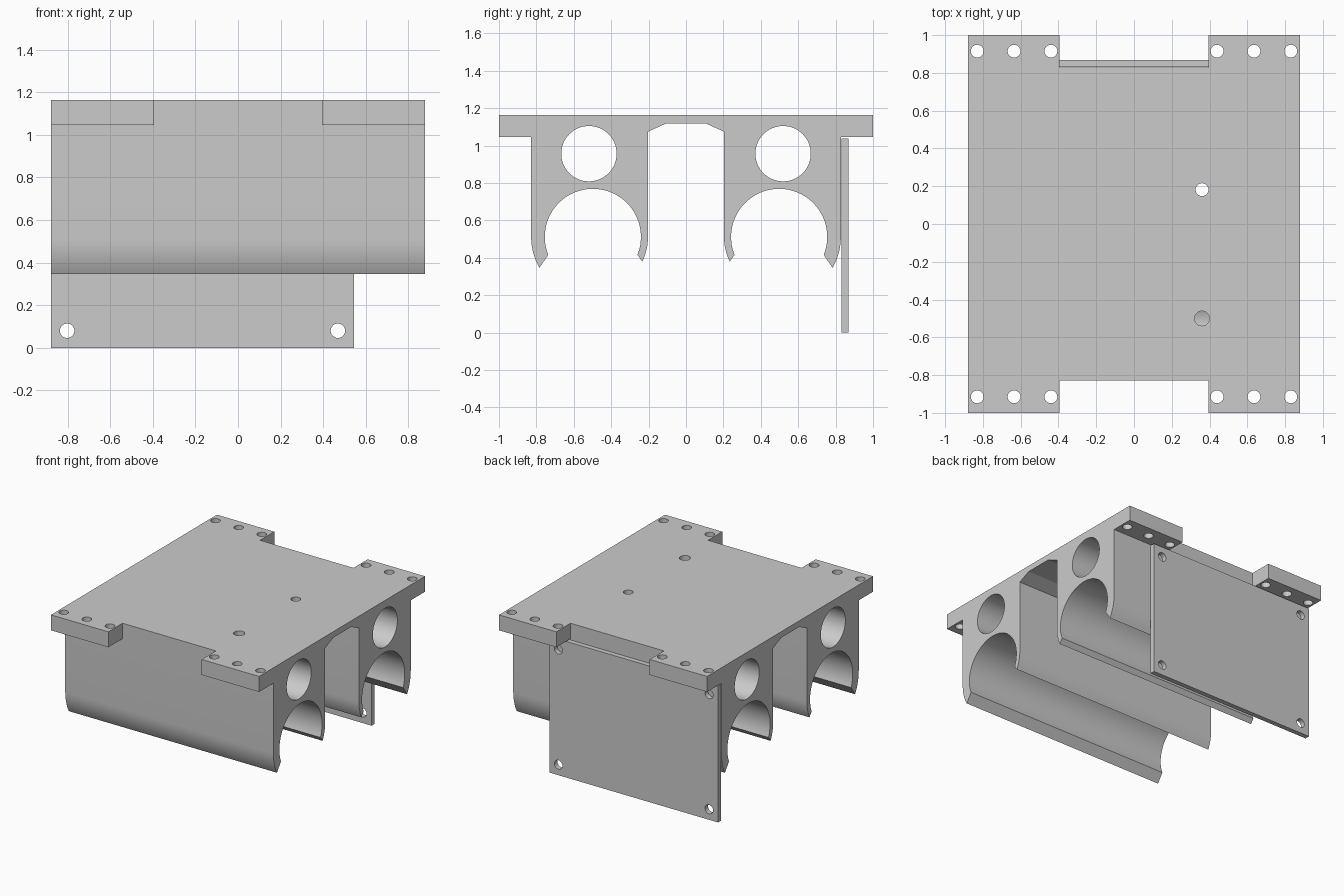
import bpy, bmesh
from math import sin, cos, radians
from mathutils import Matrix, Vector

cube = bpy.data.objects.get("Cube")
if cube:
    bpy.data.objects.remove(cube, do_unlink=True)

grey = bpy.data.materials.new("light_grey")
grey.use_nodes = True
colour = (0.6, 0.6, 0.6, 1)
grey.diffuse_color = colour
grey.node_tree.nodes["Principled BSDF"].inputs["Base Color"].default_value = colour

HALF_X, TOP, FLANGE_Z = 0.878, 1.164, 1.046
WALL_Y, NOTCH_X = 0.828, 0.394
SOCKET_Y, SOCKET_Z = 0.498, 0.512
DRILL = 0.034


def make_object(name, bm):
    bmesh.ops.recalc_face_normals(bm, faces=bm.faces)
    mesh = bpy.data.meshes.new(name)
    bm.to_mesh(mesh)
    bm.free()
    mesh.materials.append(grey)
    obj = bpy.data.objects.new(name, mesh)
    bpy.context.collection.objects.link(obj)
    return obj


def add_box(bm, low, high):
    low, high = Vector(low), Vector(high)
    size = Matrix.Diagonal((*(high - low), 1))
    bmesh.ops.create_cube(bm, size=1, matrix=Matrix.Translation((low + high) / 2) @ size)


def add_cylinder(bm, start, end, radius, sides=32):
    start, end = Vector(start), Vector(end)
    turn = (end - start).to_track_quat('Z', 'Y').to_matrix().to_4x4()
    bmesh.ops.create_cone(bm, cap_ends=True, segments=sides, radius1=radius, radius2=radius,
                          depth=(end - start).length,
                          matrix=Matrix.Translation((start + end) / 2) @ turn)


def cut(obj, bm):
    cutter = make_object("cutter", bm)
    cutter.hide_render = True
    mod = obj.modifiers.new("cut", 'BOOLEAN')
    mod.operation, mod.solver, mod.object = 'DIFFERENCE', 'EXACT', cutter
    select(obj)
    bpy.ops.object.modifier_apply(modifier=mod.name)
    bpy.data.objects.remove(cutter, do_unlink=True)


def select(obj):
    bpy.ops.object.select_all(action='DESELECT')
    obj.select_set(True)
    bpy.context.view_layer.objects.active = obj


def finish(obj):
    select(obj)
    bpy.ops.object.shade_smooth_by_angle(angle=radians(20))


def arc(radius, first, last, steps):
    angles = [radians(first + (last - first) * i / steps) for i in range(steps + 1)]
    return [(SOCKET_Y + radius * cos(a), SOCKET_Z + radius * sin(a)) for a in angles]


# Body: mirrored cross-section with two open clip sockets, extruded lengthwise
half = [(0.107, 1.118), (0.203, 1.075)]
half += arc(0.295, 180, 206.5, 6)
half += arc(0.257, 202, -22, 56)
half += arc(0.33, -30, 0, 7)
half += [(WALL_Y, FLANGE_Z), (1, FLANGE_Z), (1, TOP)]
profile = half + [(-y, z) for y, z in reversed(half)]
bm = bmesh.new()
face = bm.faces.new([bm.verts.new((-HALF_X, y, z)) for y, z in profile])
new = bmesh.ops.extrude_face_region(bm, geom=[face])["geom"]
bmesh.ops.translate(bm, vec=(2 * HALF_X, 0, 0),
                    verts=[v for v in new if isinstance(v, bmesh.types.BMVert)])
body = make_object("body", bm)

# Flange notches and lengthwise bores
bm = bmesh.new()
for side in (-1, 1):
    ys = sorted((side * (WALL_Y + 0.0005), side * 1.2))
    add_box(bm, (-NOTCH_X, ys[0], 0.95), (NOTCH_X, ys[1], 1.3))
    add_cylinder(bm, (-1, side * 0.519, 0.957), (1, side * 0.519, 0.957), 0.148, 64)
cut(body, bm)

# Screw holes in the flanges and two deck holes
bm = bmesh.new()
for side in (-1, 1):
    for x in (0.44, 0.635, 0.83):
        for y in (-0.915, 0.915):
            add_cylinder(bm, (side * x, y, 0.95), (side * x, y, 1.3), DRILL)
add_cylinder(bm, (0.36, 0.182, 0.1), (0.36, 0.182, 1.3), DRILL)
add_cylinder(bm, (0.36, -0.5, 0.957), (0.36, -0.5, 1.3), 0.039)
cut(body, bm)
finish(body)

# Back mounting plate with four corner holes
bm = bmesh.new()
add_box(bm, (-HALF_X, 0.831, 0), (0.545, 0.868, 1.038))
plate = make_object("back_plate", bm)
bm = bmesh.new()
for x in (-0.802, 0.469):
    for z in (0.08, 0.958):
        add_cylinder(bm, (x, 0.8, z), (x, 0.9, z), DRILL)
cut(plate, bm)
finish(plate)
